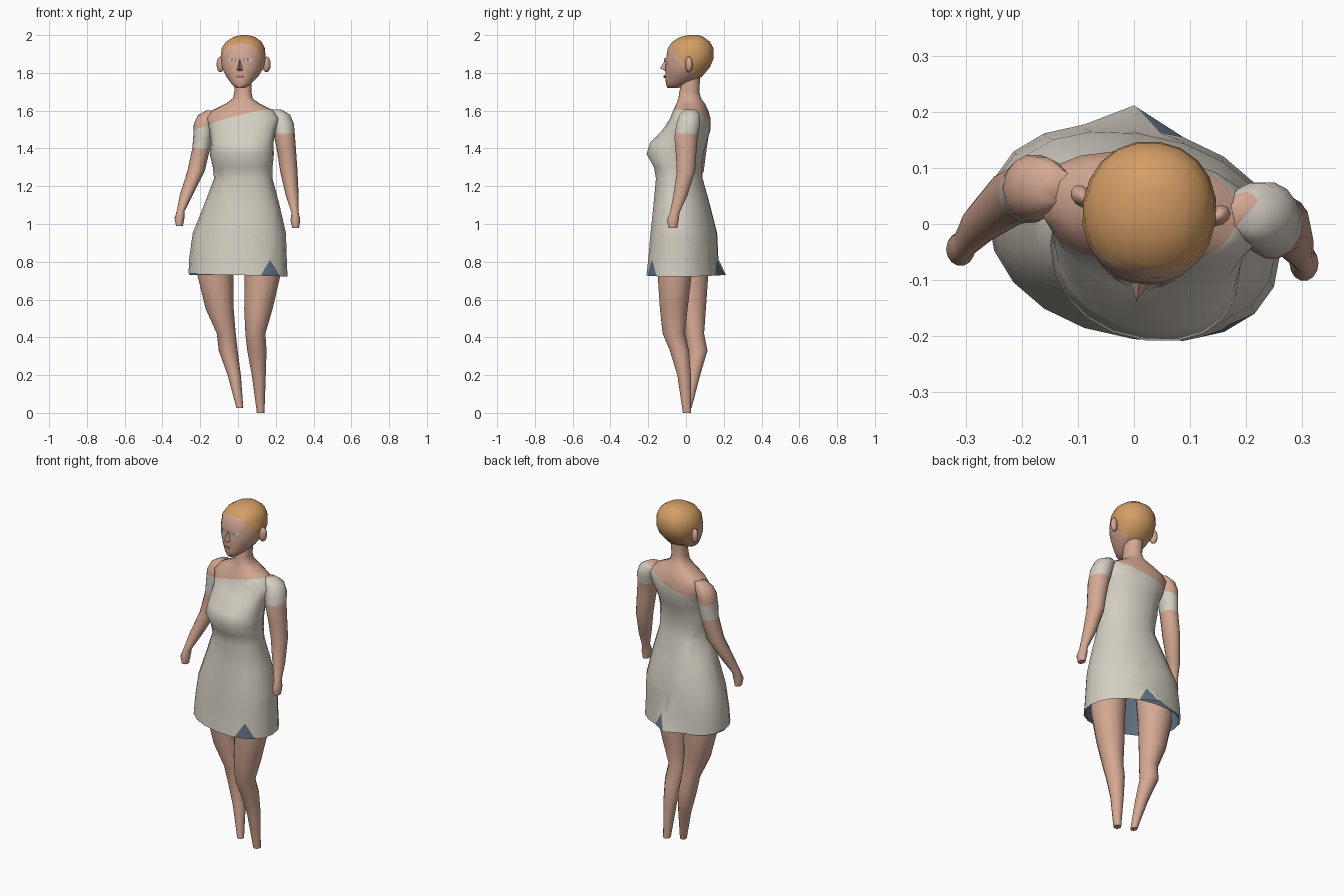
import bpy, bmesh, math
from mathutils import Vector, Matrix

if "Cube" in bpy.data.objects:
    bpy.data.objects.remove(bpy.data.objects["Cube"])


def material(name, rgb):
    m = bpy.data.materials.new(name)
    m.diffuse_color = (*rgb, 1)
    m.use_nodes = True
    m.node_tree.nodes["Principled BSDF"].inputs["Base Color"].default_value = m.diffuse_color
    return m


SKIN = material("skin", (0.66, 0.39, 0.29))
CLOTH = material("cream cloth", (0.66, 0.62, 0.54))
HAIR = material("ginger hair", (0.66, 0.34, 0.13))
BLUE = material("slate blue lining", (0.12, 0.17, 0.23))
WHITE = material("eye white", (0.66, 0.66, 0.62))
IRIS = material("grey iris", (0.22, 0.26, 0.27))
LIPS = material("lips", (0.40, 0.18, 0.13))


def finish(name, bm, mats, matrix=None):
    me = bpy.data.meshes.new(name)
    bm.to_mesh(me)
    bm.free()
    for m in mats:
        me.materials.append(m)
    me.shade_smooth()
    me.set_sharp_from_angle(angle=math.radians(65))
    ob = bpy.data.objects.new(name, me)
    bpy.context.collection.objects.link(ob)
    if matrix:
        ob.matrix_world = matrix
    return ob


def loft(rings, n=20, power=1.0, shear=0.0, ends=(True, True)):
    """Skin horizontal rings (z, cx, cy, rx, ry), listed top to bottom."""
    bm = bmesh.new()
    loops = []
    for z, cx, cy, rx, ry in rings:
        loop = []
        for i in range(n):
            a = math.tau * i / n
            c, s = math.cos(a), math.sin(a)
            x = rx * math.copysign(abs(c) ** power, c)
            y = ry * math.copysign(abs(s) ** power, s)
            loop.append(bm.verts.new((cx + x, cy + y - shear * x, z)))
        loops.append(loop)
    for a, b in zip(loops, loops[1:]):
        for i in range(n):
            j = (i + 1) % n
            bm.faces.new((a[i], b[i], b[j], a[j]))
    for loop, closed in zip((loops[0], loops[-1]), ends):
        if closed:
            bm.faces.new(loop)
    bmesh.ops.recalc_face_normals(bm, faces=bm.faces)
    return bm


def paint(bm, planes, index):
    """Cut along planes (point, normal); colour faces in front of all of them."""
    planes = [(Vector(p), Vector(q).normalized()) for p, q in planes]
    for p, q in planes:
        bmesh.ops.bisect_plane(bm, geom=bm.verts[:] + bm.edges[:] + bm.faces[:],
                               dist=1e-5, plane_co=p, plane_no=q)
    for f in bm.faces:
        c = f.calc_center_median()
        if all((c - p).dot(q) > 0 for p, q in planes):
            f.material_index = index


def profile(rows):
    """Rows (z, cx, rx, front y, back y) into loft rings."""
    return [(z, cx, (f + b) / 2, rx, (b - f) / 2) for z, cx, rx, f, b in rows]


NECKLINE = ((0, 0, 1.56), (-0.24, 0.2, 1))

# dress with upper chest and neck
torso_rows = [
    (1.78, .028, .045, -.02, .075), (1.70, .026, .045, -.035, .07),
    (1.665, .025, .052, -.04, .08), (1.637, .025, .09, -.05, .10),
    (1.60, .025, .165, -.065, .115), (1.56, .027, .198, -.08, .125),
    (1.50, .025, .178, -.12, .128), (1.43, .022, .165, -.19, .108),
    (1.37, .02, .17, -.208, .09), (1.30, .025, .158, -.168, .083),
    (1.24, .028, .155, -.158, .087), (1.10, .02, .20, -.17, .125),
    (0.95, .007, .247, -.185, .162), (0.82, 0, .258, -.196, .168),
    (0.73, 0, .262, -.206, .175)]
torso = profile(torso_rows)
bm = loft(torso, power=0.92, shear=0.13, ends=(True, False))
for v in bm.verts:                       # hem: pulled corner and slight slant
    if v.co.z < 0.75:
        v.co.z -= 0.03 * v.co.x
        if v.co.y > 0.15 and abs(v.co.x) < 0.03:
            v.co.y = 0.212
paint(bm, [NECKLINE], 1)
# triangular hem slits
for x0, x1, side in ((0.115, 0.225, -1), (0.0, 0.095, 1)):
    mid, h = (x0 + x1) / 2, 0.09
    w = (x1 - x0) / 2
    paint(bm, [((x0, 0, .72), (h, 0, -w)), ((x1, 0, .72), (-h, 0, -w)),
               ((0, 0, 0), (0, side, 0))], 2)
finish("dress_and_chest", bm, [CLOTH, SKIN, BLUE])

# skirt lining
bm = loft([(z, cx, cy, rx - .006, ry - .006) for z, cx, cy, rx, ry in torso[-4:]],
          power=0.92, shear=0.13, ends=(False, False))
bmesh.ops.reverse_faces(bm, faces=bm.faces)
finish("skirt_lining", bm, [BLUE])

# arms with short sleeves
arms = {
    "left_arm": (1.48, [
        (1.605, .20, .02, .03, .03), (1.58, .22, .02, .055, .055),
        (1.53, .238, .012, .058, .064), (1.46, .247, .0, .055, .063),
        (1.38, .258, .0, .05, .056), (1.28, .269, .0, .046, .05),
        (1.15, .287, -.03, .034, .038), (1.06, .302, -.06, .019, .026),
        (1.02, .304, -.07, .026, .032), (.98, .305, -.07, .018, .024)]),
    "right_arm": (1.40, [
        (1.60, -.14, .07, .03, .03), (1.575, -.165, .07, .048, .05),
        (1.53, -.18, .065, .054, .06), (1.46, -.187, .06, .05, .06),
        (1.40, -.195, .058, .047, .053), (1.28, -.222, .045, .046, .05),
        (1.15, -.275, .0, .034, .036), (1.07, -.303, -.035, .021, .027),
        (1.03, -.31, -.045, .026, .03), (.99, -.31, -.045, .018, .024)])}
for name, (cuff, rings) in arms.items():
    bm = loft(rings, n=14)
    paint(bm, [NECKLINE], 1)
    paint(bm, [((0, 0, cuff), (0, 0, -1))], 1)
    finish(name, bm, [CLOTH, SKIN])

# legs, tapering to blunt ankles
legs = {
    "right_leg": [
        (.98, -.11, .02, .10, .10), (.73, -.12, .03, .095, .09),
        (.55, -.097, .035, .074, .072), (.42, -.062, .045, .05, .052),
        (.33, -.052, .063, .05, .052), (.20, -.02, .04, .035, .036),
        (.025, .01, .01, .018, .02)],
    "left_leg": [
        (.98, .125, -.05, .10, .10), (.73, .13, -.06, .095, .092),
        (.55, .108, -.065, .075, .075), (.42, .092, -.065, .053, .06),
        (.33, .10, -.035, .051, .052), (.20, .11, -.01, .037, .037),
        (0, .12, .005, .02, .022)]}
for name, rings in legs.items():
    finish(name, loft(rings, n=14), [SKIN])

# head, in its own frame, turned slightly to one side
TURN = Matrix.Translation((0.03, 0.04, 0)) @ Matrix.Rotation(math.radians(-8), 4, 'Z')
head_rows = [
    (2.0, .004, .02, -.03, .03), (1.99, .004, .058, -.07, .055),
    (1.965, .003, .095, -.113, .088), (1.93, .0, .115, -.138, .106),
    (1.88, .0, .12, -.146, .108), (1.83, .0, .112, -.15, .088),
    (1.78, .0, .085, -.15, .045), (1.74, .0, .05, -.148, -.03),
    (1.72, .0, .024, -.14, -.08)]
bm = loft(profile(head_rows), power=0.95)
paint(bm, [((0, -.12, 1.955), (0, .135, .11)), ((0, 0, 1.755), (0, 0, 1))], 1)
head = finish("head", bm, [SKIN, HAIR], TURN)
bpy.context.view_layer.update()

# nose
bm = bmesh.new()
pts = [(0, -.143, 1.88), (0, -.18, 1.825), (.02, -.14, 1.81), (-.02, -.14, 1.81),
       (0, -.13, 1.80)]
bmesh.ops.convex_hull(bm, input=[bm.verts.new(p) for p in pts])
finish("nose", bm, [SKIN], TURN)

# ears
for side, label in ((1, "left"), (-1, "right")):
    bm = bmesh.new()
    bmesh.ops.create_uvsphere(
        bm, u_segments=10, v_segments=7, radius=1,
        matrix=Matrix.Translation((side * .123, -.008, 1.845))
        @ Matrix.Rotation(side * math.radians(35), 4, 'Z')
        @ Matrix.Diagonal((.024, .018, .042, 1)))
    finish(label + "_ear", bm, [SKIN], TURN)


def face_plate(name, x, z, rx, rz, lift, mat):
    """Thin oval laid on the front of the face."""
    _, co, no, _ = head.closest_point_on_mesh((x, -.17, z))
    bm = bmesh.new()
    bmesh.ops.create_circle(
        bm, cap_ends=True, segments=12, radius=1,
        matrix=Matrix.Translation(co + no * lift)
        @ no.to_track_quat('Z', 'Y').to_matrix().to_4x4()
        @ Matrix.Diagonal((rx, rz, 1, 1)))
    finish(name, bm, [mat], TURN)


# eyes and mouth
for side, label in ((1, "left"), (-1, "right")):
    face_plate(label + "_eye", side * .055, 1.87, .026, .011, .004, WHITE)
    face_plate(label + "_iris", side * .055, 1.87, .009, .009, .006, IRIS)
face_plate("mouth", 0, 1.78, .024, .008, .004, LIPS)
